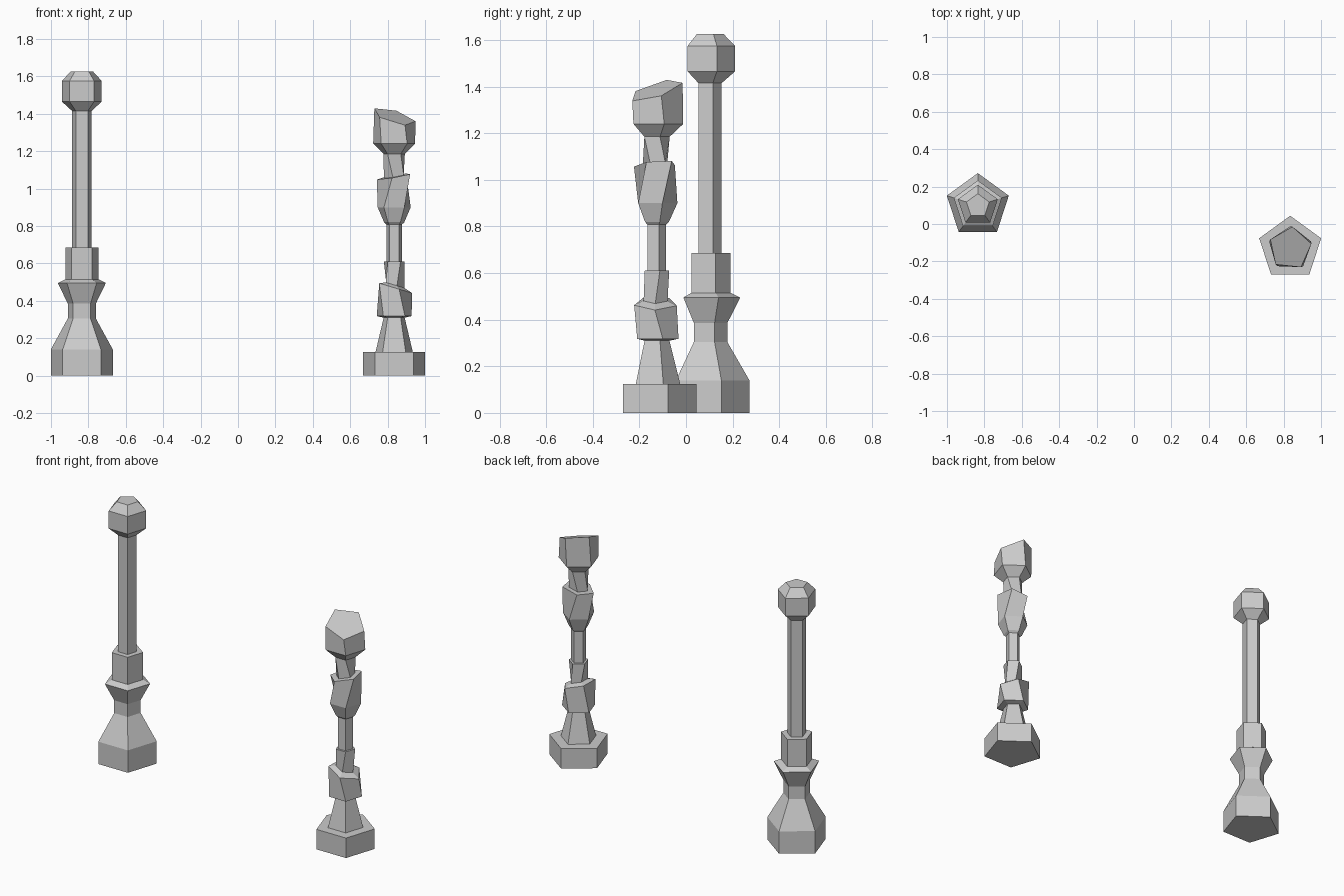
import bpy, bmesh
from math import sin, cos, radians

if "Cube" in bpy.data.objects:
    bpy.data.objects.remove(bpy.data.objects["Cube"])

SIDES = 5


def loft(name, centre, rings):
    """Five-sided column; ring = (z, radius, twist degrees, slope x, slope y)."""
    bm = bmesh.new()
    loops = []
    for ring in rings:
        z, r, twist, sx, sy = (list(ring) + [0, 0, 0])[:5]
        loop = []
        for i in range(SIDES):
            a = radians(90 + twist + i * 360 / SIDES)
            x, y = r * cos(a), r * sin(a)
            loop.append(bm.verts.new((x, y, z + sx * x + sy * y)))
        loops.append(loop)
    for low, high in zip(loops, loops[1:]):
        for i in range(SIDES):
            j = (i + 1) % SIDES
            bm.faces.new((low[i], low[j], high[j], high[i]))
    bm.faces.new(loops[0][::-1])
    bm.faces.new(loops[-1])
    bmesh.ops.recalc_face_normals(bm, faces=bm.faces)
    mesh = bpy.data.meshes.new(name)
    bm.to_mesh(mesh)
    bm.free()
    obj = bpy.data.objects.new(name, mesh)
    obj.location = (centre[0], centre[1], 0)
    bpy.context.collection.objects.link(obj)
    return obj


# Tall regular post: flared foot, collar, shaft, faceted knob
loft("tall_post", (-0.835, 0.098), [
    (0, 0.174), (0.14, 0.174),
    (0.305, 0.079), (0.385, 0.079),
    (0.495, 0.135), (0.515, 0.093), (0.685, 0.093),
    (0.685, 0.055), (1.415, 0.055),
    (1.465, 0.112), (1.575, 0.112), (1.625, 0.064),
])

# Short weathered post: plinth, twisted lumps, slanted broken top
loft("short_post", (0.835, -0.13), [
    (0, 0.174), (0.125, 0.174),
    (0.125, 0.105), (0.31, 0.059),
    (0.318, 0.098), (0.47, 0.096, -20, -0.3, 0),
    (0.485, 0.054, -20, -0.3, 0), (0.61, 0.058),
    (0.61, 0.044), (0.808, 0.044),
    (0.82, 0.057), (0.90, 0.093),
    (1.065, 0.094, 29, 0.17, 0.07),
    (1.065, 0.056, 29, 0.17, 0.07), (1.185, 0.060),
    (1.24, 0.118), (1.385, 0.116, -6, -0.28, 0.3),
])
